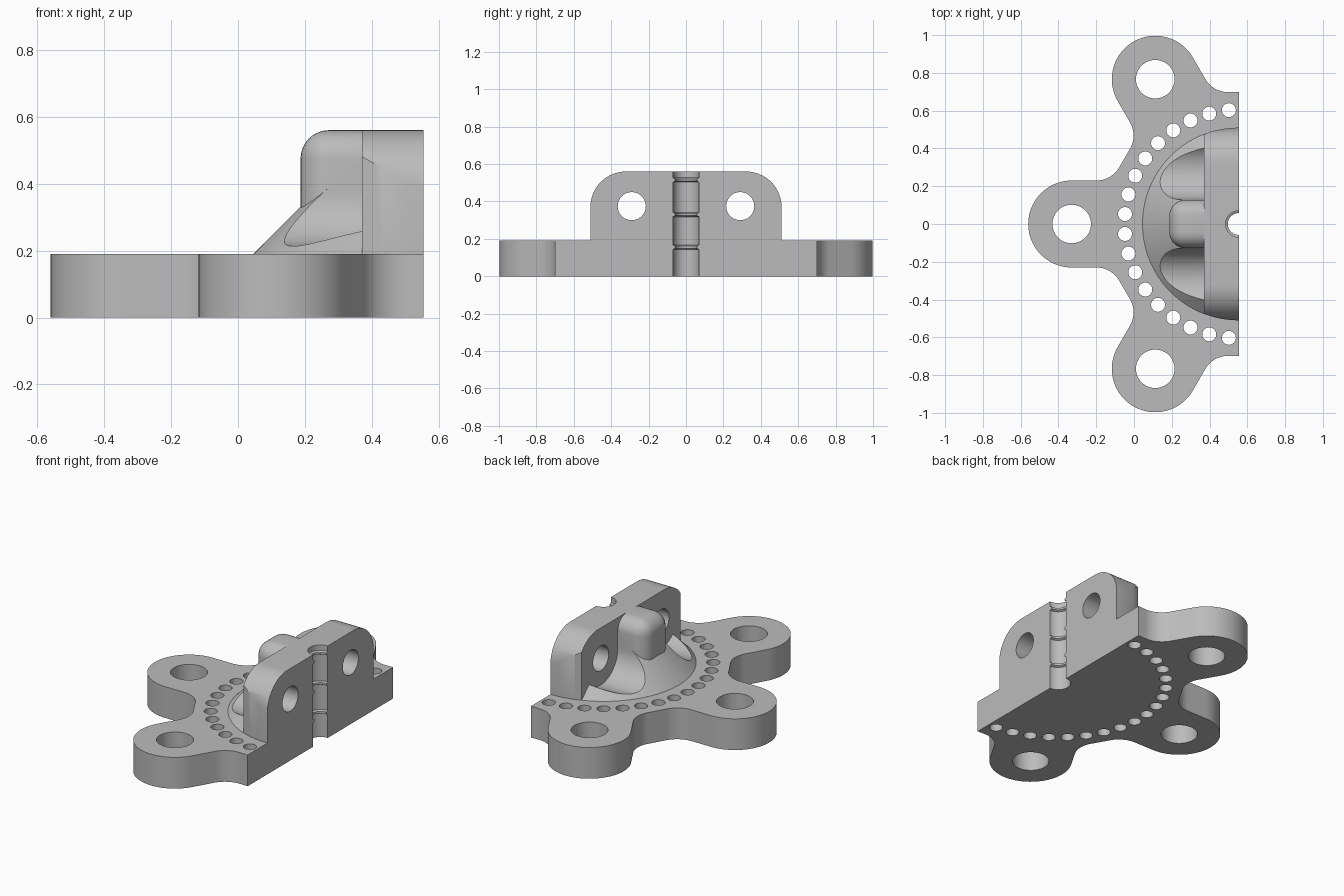
import bpy, bmesh
from math import sin, cos, pi, radians, sqrt, atan2
from mathutils import Matrix, Vector

if "Cube" in bpy.data.objects:
    bpy.data.objects.remove(bpy.data.objects["Cube"])

AX = 0.555          # x of the flat cut face and of the hub axis
PLATE_Z = 0.19      # flange thickness
TOP = 0.56          # overall height
WALL_X = 0.37       # inner face of the clamping wall
HUB_R = 0.51
BOLT_Y, BOLT_Z = 0.29, 0.375

grey = bpy.data.materials.new("plain grey")
grey.use_nodes = True
colour = (0.5, 0.5, 0.5, 1)
grey.diffuse_color = colour
grey.node_tree.nodes["Principled BSDF"].inputs["Base Color"].default_value = colour


def finish(name, bm):
    bmesh.ops.recalc_face_normals(bm, faces=bm.faces)
    mesh = bpy.data.meshes.new(name)
    bm.to_mesh(mesh)
    bm.free()
    mesh.materials.append(grey)
    ob = bpy.data.objects.new(name, mesh)
    bpy.context.collection.objects.link(ob)
    return ob


def extrude(bm, pts, direction):
    face = bm.faces.new([bm.verts.new(p) for p in pts])
    new = bmesh.ops.extrude_face_region(bm, geom=[face])["geom"]
    moved = [v for v in new if isinstance(v, bmesh.types.BMVert)]
    bmesh.ops.translate(bm, verts=moved, vec=direction)


def arc(cx, cy, r, a0, a1, n):
    steps = [a0 + (a1 - a0) * i / n for i in range(n + 1)]
    return [(cx + r * cos(a), cy + r * sin(a)) for a in steps]


def rod(bm, centre, r, length, axis="z", n=48, r2=None):
    turn = Matrix.Rotation(pi / 2, 4, "Y") if axis == "x" else Matrix()
    bmesh.ops.create_cone(bm, cap_ends=True, segments=n, radius1=r,
                          radius2=r if r2 is None else r2, depth=length,
                          matrix=Matrix.Translation(centre) @ turn)


def box(bm, lo, hi):
    lo, hi = Vector(lo), Vector(hi)
    size = Matrix.Diagonal((*(hi - lo), 1))
    bmesh.ops.create_cube(bm, size=1, matrix=Matrix.Translation((lo + hi) / 2) @ size)


def apply(ob, mod):
    bpy.context.view_layer.objects.active = ob
    bpy.ops.object.modifier_apply(modifier=mod.name)


def boolean(ob, bm, operation="DIFFERENCE"):
    cutter = finish("cutter", bm)
    cutter.hide_render = True
    mod = ob.modifiers.new("cut", "BOOLEAN")
    mod.operation, mod.solver, mod.object = operation, "EXACT", cutter
    apply(ob, mod)
    bpy.data.objects.remove(cutter)


def smooth(ob):
    bpy.ops.object.select_all(action="DESELECT")
    ob.select_set(True)
    bpy.context.view_layer.objects.active = ob
    bpy.ops.object.shade_smooth_by_angle(angle=radians(30))


def bore_cutter():
    # Stepped bore on the hub axis, with three narrow ridges
    wide, tight, half = 0.07, 0.058, 0.006
    profile = [(0, -0.05), (wide, -0.05)]
    for z in (0.155, 0.33, 0.515):
        profile += [(wide, z - 2 * half), (tight, z - half),
                    (tight, z + half), (wide, z + 2 * half)]
    profile += [(wide, TOP + 0.05), (0, TOP + 0.05)]
    bm = bmesh.new()
    verts = [bm.verts.new((AX + r, 0, z)) for r, z in profile]
    edges = [bm.edges.new(p) for p in zip(verts, verts[1:])]
    bmesh.ops.spin(bm, geom=verts + edges, cent=(AX, 0, 0), axis=(0, 0, 1),
                   angle=2 * pi, steps=48)
    bmesh.ops.remove_doubles(bm, verts=bm.verts, dist=1e-4)
    return bm


# Flange plate: half disc with three filleted lobes
DISC, LOBE, FILLET, REACH = 0.70, 0.23, 0.14, 0.885
side = LOBE + FILLET
along = sqrt((DISC + FILLET) ** 2 - side ** 2)
lean = atan2(side, along)
left = arc(along, -side, FILLET, pi - lean, pi / 2, 10)
lobe = left + arc(REACH, 0, LOBE, -pi / 2, pi / 2, 40) + [(u, -v) for u, v in reversed(left)]
outline = [(AX, DISC, 0)]
lobe_angles = [radians(a) for a in (120, 180, 240)]
for a in lobe_angles:
    outline += [(AX + u * cos(a) - v * sin(a), u * sin(a) + v * cos(a), 0) for u, v in lobe]
outline.append((AX, -DISC, 0))
bm = bmesh.new()
extrude(bm, outline, (0, 0, PLATE_Z))
plate = finish("flange_plate", bm)

# Mounting holes and the ring of small holes
bm = bmesh.new()
for a in lobe_angles:
    rod(bm, (AX + REACH * cos(a), REACH * sin(a), PLATE_Z / 2), 0.102, 0.5)
for i in range(18):
    a = radians(95 + 10 * i)
    rod(bm, (AX + 0.605 * cos(a), 0.605 * sin(a), PLATE_Z / 2), 0.037, 0.5, n=24)
boolean(plate, bm)
boolean(plate, bore_cutter())

# Clamping wall: rounded top corners, trimmed to the hub cylinder
ROUND, HALF = 0.19, HUB_R + 0.001
corner = arc(HALF - ROUND, TOP - ROUND, ROUND, 0, pi / 2, 16)
section = [(HALF, PLATE_Z)] + corner
section += [(-y, z) for y, z in reversed(section)]
bm = bmesh.new()
extrude(bm, [(WALL_X, y, z) for y, z in section], (AX - WALL_X, 0, 0))
wall = finish("clamping_wall", bm)
bm = bmesh.new()
rod(bm, (AX, 0, 0.4), HUB_R, 1, n=128)
boolean(wall, bm, "INTERSECT")
bm = bmesh.new()
for s in (-1, 1):
    rod(bm, (AX, s * BOLT_Y, BOLT_Z), 0.075, 1, axis="x")
boolean(wall, bm)
boolean(wall, bore_cutter())

# Conical skirt in front of the wall, with open bolt pockets
height = TOP - PLATE_Z
bm = bmesh.new()
rod(bm, (AX, 0, PLATE_Z + height / 2), HUB_R, height, n=128, r2=HUB_R - height)
skirt = finish("conical_skirt", bm)
bm = bmesh.new()
box(bm, (WALL_X, -1, -1), (2, 1, 2))
boolean(skirt, bm)
POCKET = 0.162
for s in (-1, 1):
    under = arc(s * BOLT_Y, BOLT_Z, POCKET, -pi, 0, 32)
    ends = [(s * BOLT_Y + POCKET, 1), (s * BOLT_Y - POCKET, 1)]
    bm = bmesh.new()
    extrude(bm, [(-0.5, y, z) for y, z in under + ends], (1, 0, 0))
    boolean(skirt, bm)

# Rounded central boss
bm = bmesh.new()
box(bm, (0.187, -0.128, 0.05), (0.47, 0.128, TOP))
boss = finish("central_boss", bm)
mod = boss.modifiers.new("round", "BEVEL")
mod.width, mod.segments = 0.085, 8
apply(boss, mod)

for ob in (plate, wall, skirt, boss):
    smooth(ob)
